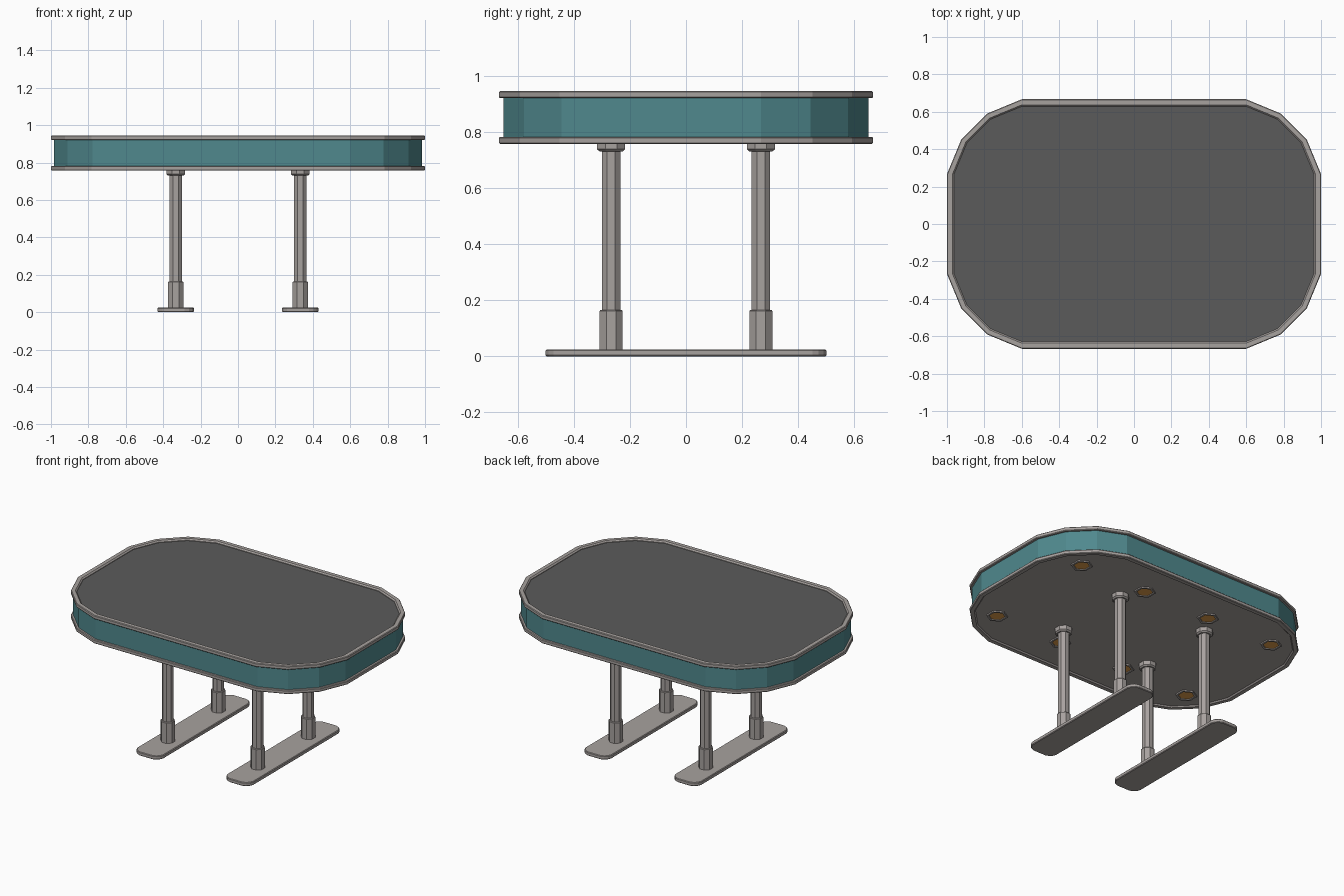
import bpy, bmesh, math

cube = bpy.data.objects.get("Cube")
if cube:
    bpy.data.objects.remove(cube, do_unlink=True)


def material(name, r, g, b):
    m = bpy.data.materials.new(name)
    m.use_nodes = True
    m.diffuse_color = (r, g, b, 1)
    bsdf = next(n for n in m.node_tree.nodes if n.type == 'BSDF_PRINCIPLED')
    bsdf.inputs["Base Color"].default_value = (r, g, b, 1)
    bsdf.inputs["Roughness"].default_value = 0.7
    return m


GREY = material("warm grey metal", 0.39, 0.36, 0.345)
TEAL = material("teal paint", 0.08, 0.25, 0.27)
DARK = material("dark grey top", 0.105, 0.105, 0.105)
AMBER = material("amber glass", 0.75, 0.34, 0.07)


def rounded(hx, hy, radius, inset=0, cx=0):
    """Rectangle outline with three-facet rounded corners."""
    arc = [(1, 0), (0.81, 0.46), (0.46, 0.81), (0, 1)]
    pts = []
    for sx, sy, order in ((1, 1, 1), (-1, 1, -1), (-1, -1, 1), (1, -1, -1)):
        for u, v in arc[::order]:
            pts.append((cx + sx * (hx - radius + u * (radius - inset)),
                        sy * (hy - radius + v * (radius - inset))))
    return pts


def polygon(cx, cy, apothem, sides, turn):
    """Regular polygon outline given its flat-side distance."""
    r = apothem / math.cos(math.pi / sides)
    return [(cx + r * math.cos(turn + i * math.tau / sides),
             cy + r * math.sin(turn + i * math.tau / sides)) for i in range(sides)]


def loft(name, rings, mat, hollow=False):
    """Join (outline, z) rings; cap the ends, or close into a hollow ring."""
    bm = bmesh.new()
    loops = [[bm.verts.new((x, y, z)) for x, y in pts] for pts, z in rings]
    pairs = list(zip(loops, loops[1:]))
    if hollow:
        pairs.append((loops[-1], loops[0]))
    else:
        bm.faces.new(loops[0][::-1])
        bm.faces.new(loops[-1])
    for a, b in pairs:
        for i in range(len(a)):
            j = (i + 1) % len(a)
            bm.faces.new((a[i], a[j], b[j], b[i]))
    bmesh.ops.recalc_face_normals(bm, faces=bm.faces[:])
    me = bpy.data.meshes.new(name)
    bm.to_mesh(me)
    bm.free()
    me.materials.append(mat)
    ob = bpy.data.objects.new(name, me)
    bpy.context.collection.objects.link(ob)
    return ob


def table(inset):
    return rounded(1.0, 0.667, 0.4, inset)


# Table body: teal band, dark top panel and grey underside
loft("side_band", [(table(0.016), 0.772), (table(0.016), 0.93)], TEAL)
loft("top_panel", [(table(0.038), 0.928), (table(0.038), 0.933)], DARK)
loft("underside_panel", [(table(0.036), 0.765), (table(0.036), 0.771)], GREY)

# Upper and lower rims share one bevelled profile of (inset, z)
profile = [(0.02, 0.92), (0.004, 0.92), (0, 0.924), (0, 0.941),
           (0.004, 0.945), (0.03, 0.945), (0.038, 0.937), (0.038, 0.92)]
loft("upper_rim", [(table(d), z) for d, z in profile], GREY, hollow=True)
loft("lower_rim", [(table(d), 1.702 - z) for d, z in profile], GREY, hollow=True)

# Feet: long flat bars with a softened edge
for side, cx in (("left", 0.333), ("right", -0.333)):
    loft(f"{side}_foot", [(rounded(0.097, 0.5, 0.05, d, cx), z) for d, z in
                          ((0.004, 0), (0, 0.004), (0, 0.021), (0.004, 0.025))], GREY)

    # Legs: sleeve, post and flared collar
    for end, cy in (("front", -0.267), ("back", 0.267)):
        def octagons(steps):
            return [(polygon(cx, cy, r, 8, math.pi / 8), z) for r, z in steps]
        loft(f"{end}_{side}_leg_sleeve",
             octagons([(0.041, 0.02), (0.041, 0.161), (0.038, 0.165)]), GREY)
        loft(f"{end}_{side}_leg_post",
             octagons([(0.033, 0.16), (0.033, 0.74)]), GREY)
        loft(f"{end}_{side}_leg_collar",
             octagons([(0.041, 0.73), (0.05, 0.738), (0.05, 0.766)]), GREY)

# Downlights: hexagonal bezel around an amber lens
for x in (-0.75, -0.25, 0.25, 0.75):
    for y in (-0.4, 0.4):
        def hexagon(r):
            return polygon(x, y, r, 6, math.pi / 6)
        loft("downlight_bezel", [(hexagon(0.058), 0.766), (hexagon(0.056), 0.758),
                                 (hexagon(0.044), 0.758), (hexagon(0.042), 0.766)],
             GREY, hollow=True)
        loft("downlight_lens", [(hexagon(0.043), 0.763), (hexagon(0.043), 0.767)], AMBER)
